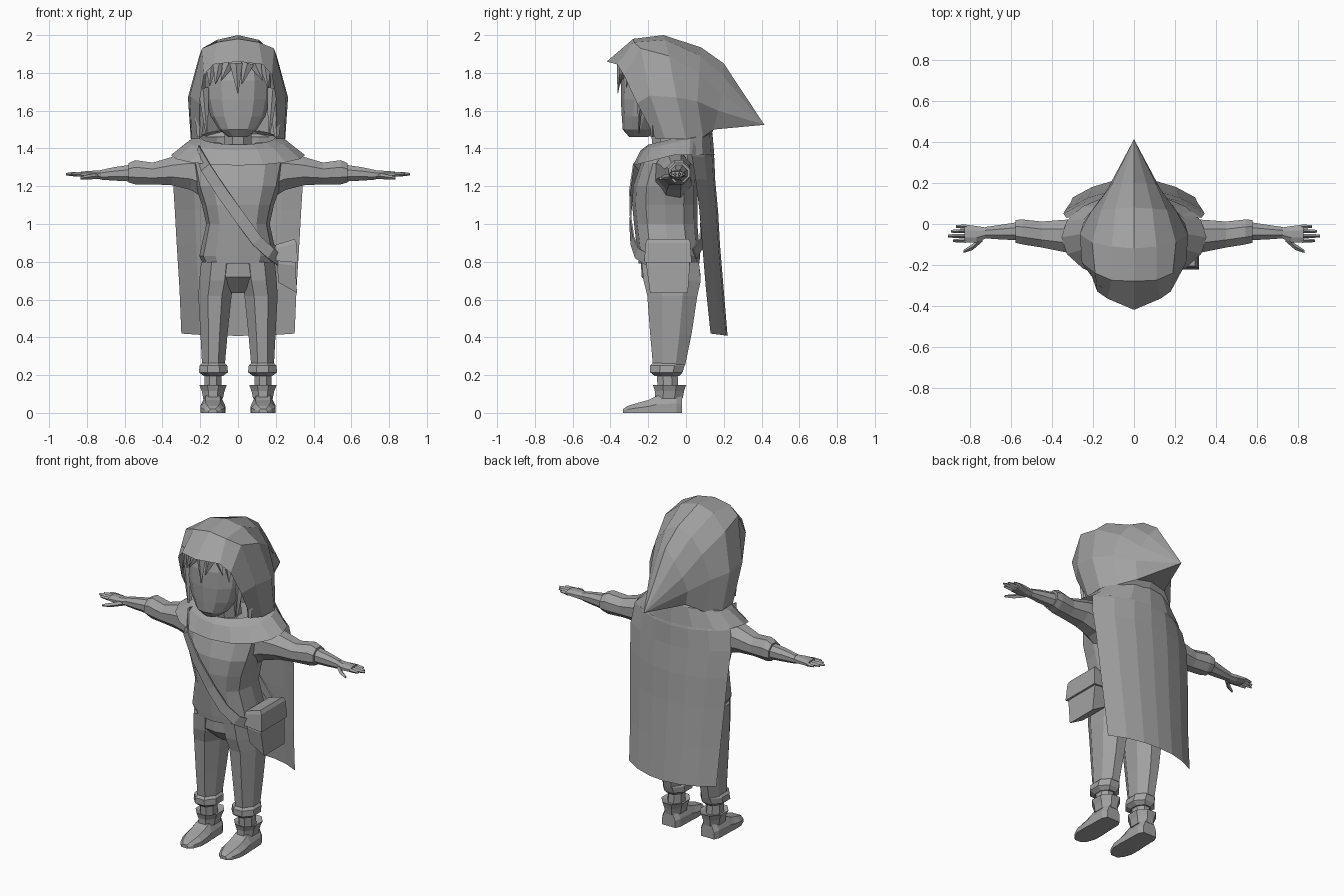
import bpy, bmesh, math
from mathutils import Vector

grey = bpy.data.materials.new("plain_grey")
grey.diffuse_color = (0.36, 0.36, 0.36, 1)


def build(name, rings, closed=True, caps=True, mirror=False):
    """Skin a list of equal-length point rings into one flat-shaded object."""
    bm = bmesh.new()
    rows = [[bm.verts.new(p) for p in r] for r in rings]
    n = len(rows[0])
    for a, b in zip(rows, rows[1:]):
        for i in range(n if closed else n - 1):
            j = (i + 1) % n
            bm.faces.new((a[i], a[j], b[j], b[i]))
    if caps and closed:
        bm.faces.new(rows[0])
        bm.faces.new(rows[-1])
    bmesh.ops.remove_doubles(bm, verts=bm.verts, dist=0.0005)
    bmesh.ops.recalc_face_normals(bm, faces=bm.faces)
    me = bpy.data.meshes.new(name)
    bm.to_mesh(me)
    bm.free()
    me.materials.append(grey)
    ob = bpy.data.objects.new(name, me)
    bpy.context.collection.objects.link(ob)
    if mirror:
        ob.modifiers.new("mirror", 'MIRROR').use_clip = False
    return ob


def loop(n, p):
    """Unit rounded loop; p below 1 makes it boxier."""
    pts = []
    for i in range(n):
        a = 2 * math.pi * (i + (0.5 if n == 8 else 0)) / n
        k = 1 / math.cos(math.pi / 8) if n == 8 else 1
        s, c = math.sin(a) * k, -math.cos(a) * k
        pts.append((math.copysign(abs(s) ** p, s), math.copysign(abs(c) ** p, c)))
    return pts


def upright(name, secs, n=8, p=1.0, mirror=False):
    """Sections (z, centre x, half width, front y, back y)."""
    rings = [[(cx + rx * u, (y0 + y1) / 2 + (y1 - y0) / 2 * v, z)
              for u, v in loop(n, p)] for z, cx, rx, y0, y1 in secs]
    return build(name, rings, mirror=mirror)


def sideways(name, secs, n=8, p=1.0):
    """Sections (x, y0, y1, z0, z1), mirrored to both sides."""
    rings = [[(x, (y0 + y1) / 2 + (y1 - y0) / 2 * u, (z0 + z1) / 2 + (z1 - z0) / 2 * v)
              for u, v in loop(n, p)] for x, y0, y1, z0, z1 in secs]
    return build(name, rings, mirror=True)


def spike(name, a, b, r0, r1, mirror=False):
    """Four-sided tapered strand from a to b."""
    a, b = Vector(a), Vector(b)
    d = (b - a).normalized()
    s = d.cross(Vector((0, 1, 0))).normalized()
    t = d.cross(s)
    rings = [[q + s * r, q + t * r * 0.6, q - s * r, q - t * r * 0.6]
             for q, r in ((a, r0), (b, r1))]
    return build(name, rings, mirror=mirror)


# Head and neck
upright("head", [(1.46, 0, .05, -.30, -.20), (1.50, 0, .10, -.335, -.15),
                 (1.57, 0, .145, -.34, -.10), (1.66, 0, .17, -.345, -.06),
                 (1.76, 0, .175, -.345, 0), (1.85, 0, .16, -.32, 0),
                 (1.92, 0, .09, -.25, -.05)], n=12)
upright("neck", [(1.36, 0, .075, -.17, -.02), (1.52, 0, .07, -.19, -.03)])

# Fringe and side locks
for x0, x1, zt in ((-.14, -.15, 1.73), (-.10, -.12, 1.74), (-.05, -.09, 1.76),
                   (-.01, .0, 1.69), (.05, .02, 1.74), (.09, .13, 1.76), (.14, .16, 1.72)):
    y = -.35 + abs(x0) * .35
    spike("fringe_strand", (x0, y, 1.85), (x1, y - .015, zt), .034, .002)
spike("side_lock", (.185, -.24, 1.72), (.165, -.25, 1.48), .03, .006, True)
spike("rear_lock", (.20, -.17, 1.68), (.205, -.18, 1.46), .04, .012, True)

# Pointed hood: arches from brim to tip
half = [
    [(0, -.42, 1.86), (.13, -.365, 1.845), (.18, -.33, 1.79), (.205, -.26, 1.64), (.20, -.16, 1.45)],
    [(0, -.28, 1.98), (.11, -.275, 1.962), (.19, -.24, 1.93), (.255, -.19, 1.68), (.245, -.11, 1.45)],
    [(0, -.12, 2.0), (.11, -.11, 1.975), (.205, -.09, 1.89), (.265, -.05, 1.67), (.25, .0, 1.45)],
    [(0, .08, 1.935), (.09, .075, 1.89), (.16, .07, 1.80), (.21, .06, 1.65), (.19, .09, 1.46)],
    [(0, .20, 1.85), (.06, .20, 1.78), (.11, .19, 1.69), (.13, .17, 1.60), (.10, .145, 1.50)],
    [(0, .415, 1.525)] * 5]
build("hood", [[(-x, y, z) for x, y, z in r[:0:-1]] + r for r in half], closed=False)
build("hood_underside", [[(-.19, .09, 1.46), (0, .13, 1.46), (.19, .09, 1.46)],
                         [(-.10, .145, 1.50), (0, .15, 1.52), (.10, .145, 1.50)],
                         [(0, .415, 1.525)] * 3], closed=False)

# Shoulder mantle wrapped around the neck
angles = [2 * math.pi * i / 16 for i in range(16)]
mantle = []
for rx, cy, ry, z, dz in ((.20, -.035, .165, 1.46, .04), (.265, -.05, .19, 1.435, .045),
                          (.355, -.065, .215, 1.365, .055)):
    ring = []
    for a in angles:
        c = math.cos(a)
        drop = dz * c if z > 1.4 else dz * max(c, 0)
        ring.append((rx * math.sin(a), cy - ry * c, z - drop))
    mantle.append(ring)
build("mantle", mantle, caps=False)

# Long back cape, bowed at the middle
cape = []
for z, w, mid, edge in ((1.44, .24, .135, .04), (1.36, .33, .15, .03), (1.24, .345, .155, .05),
                        (1.08, .335, .17, .07), (.90, .325, .18, .085), (.66, .31, .20, .105),
                        (.42, .30, .22, .13)):
    cape.append([(w * t, mid - (mid - edge) * abs(t) ** 2.2, z - .012 * (1 - t * t))
                 for t in (-1, -.68, -.34, 0, .34, .68, 1)])
build("cape", cape, closed=False)

# Tunic with waist, chest and shoulders
upright("tunic", [(.79, 0, .185, -.25, .07), (.83, 0, .205, -.255, .075),
                  (1.0, 0, .168, -.275, .06), (1.1, 0, .19, -.285, .06),
                  (1.2, 0, .225, -.28, .06), (1.32, 0, .25, -.24, .07),
                  (1.41, 0, .16, -.17, .06)], n=12, p=.78)

# Sleeves, forearms and hands
sideways("sleeve", [(.17, -.17, .03, 1.13, 1.39), (.25, -.155, .025, 1.18, 1.38),
                    (.35, -.135, .02, 1.205, 1.355), (.45, -.115, .012, 1.21, 1.325),
                    (.545, -.10, .022, 1.21, 1.338), (.58, -.092, .02, 1.22, 1.322),
                    (.58, -.075, .005, 1.23, 1.31)])
sideways("forearm", [(.56, -.08, .01, 1.225, 1.315), (.66, -.075, -.005, 1.23, 1.30),
                     (.73, -.07, -.015, 1.235, 1.285)])
sideways("palm", [(.72, -.068, -.018, 1.237, 1.283), (.77, -.09, -.01, 1.24, 1.282),
                  (.83, -.092, -.003, 1.25, 1.278)])
for y, tip in ((-.012, .87), (-.035, .895), (-.058, .91), (-.081, .885)):
    sideways("finger", [(.82, y - .010, y + .010, 1.251, 1.275),
                        (tip - .03, y - .010, y + .009, 1.253, 1.275),
                        (tip, y - .007, y + .006, 1.257, 1.27)], n=4)
sideways("thumb", [(.74, -.085, -.05, 1.24, 1.27), (.79, -.128, -.098, 1.235, 1.262),
                   (.835, -.142, -.128, 1.235, 1.25)], n=4)

# Trousers
upright("hips", [(.82, 0, .185, -.24, .065), (.72, 0, .185, -.235, .078),
                 (.635, 0, .05, -.15, .04)], n=12, p=.8)
upright("trouser_leg", [(.80, .10, .095, -.235, .068), (.70, .11, .095, -.225, .078),
                        (.62, .122, .088, -.205, .06), (.42, .127, .072, -.19, .03),
                        (.25, .13, .06, -.175, -.005)], mirror=True)
upright("trouser_cuff", [(.265, .13, .058, -.175, -.01), (.25, .13, .073, -.19, -.008),
                         (.215, .13, .077, -.19, -.018), (.195, .13, .05, -.165, -.035)],
        mirror=True)

# Ankles and boots
upright("ankle", [(.22, .132, .045, -.155, -.045), (.12, .132, .045, -.15, -.04)], mirror=True)
upright("boot_collar", [(.135, .132, .045, -.15, -.04), (.148, .132, .073, -.175, .0),
                        (.115, .132, .06, -.165, -.01), (.075, .132, .052, -.165, -.018)],
        mirror=True)
boot = []
for y, w, z in ((-.02, .045, .085), (-.05, .06, .10), (-.155, .063, .09), (-.20, .066, .068),
                (-.26, .064, .052), (-.31, .045, .036), (-.333, .022, .02)):
    boot.append([(.133 - w, y, 0), (.133 - w, y, z * .5), (.133 - w * .6, y, z),
                 (.133 + w * .6, y, z), (.133 + w, y, z * .5), (.133 + w, y, 0)])
build("boot", boot, mirror=True)


# Satchel body and flap
def slab(x0, x1, y0, y1, z_in, z_out):
    return [(x0, y0, z_in), (x1, y0, z_out), (x1, y1, z_out), (x0, y1, z_in)]


build("satchel_body", [slab(.205, .295, -.20, .01, .87, .89), slab(.205, .305, -.21, .02, .79, .78),
                       slab(.215, .312, -.19, .01, .69, .635)])
build("satchel_flap", [slab(.20, .298, -.205, .015, .89, .92), slab(.195, .31, -.213, .023, .87, .90),
                       slab(.195, .317, -.222, .03, .805, .795)])

# Strap across chest and back
path = [Vector(p) for p in ((.225, -.18, .80), (.17, -.255, .845), (.10, -.28, .91),
                            (.02, -.291, 1.02), (-.08, -.288, 1.16), (-.17, -.262, 1.30),
                            (-.21, -.18, 1.385), (-.20, .03, 1.38), (-.12, .078, 1.22),
                            (0, .078, 1.04), (.12, .078, .90), (.215, .04, .84))]
strap = []
for i, q in enumerate(path):
    d = path[min(i + 1, len(path) - 1)] - path[max(i - 1, 0)]
    out = Vector((q.x * .5, q.y + .1, 0)).normalized()
    side = d.cross(out).normalized() * .031
    strap.append([q + side, q + side + out * .008, q - side + out * .008, q - side])
build("strap", strap)
